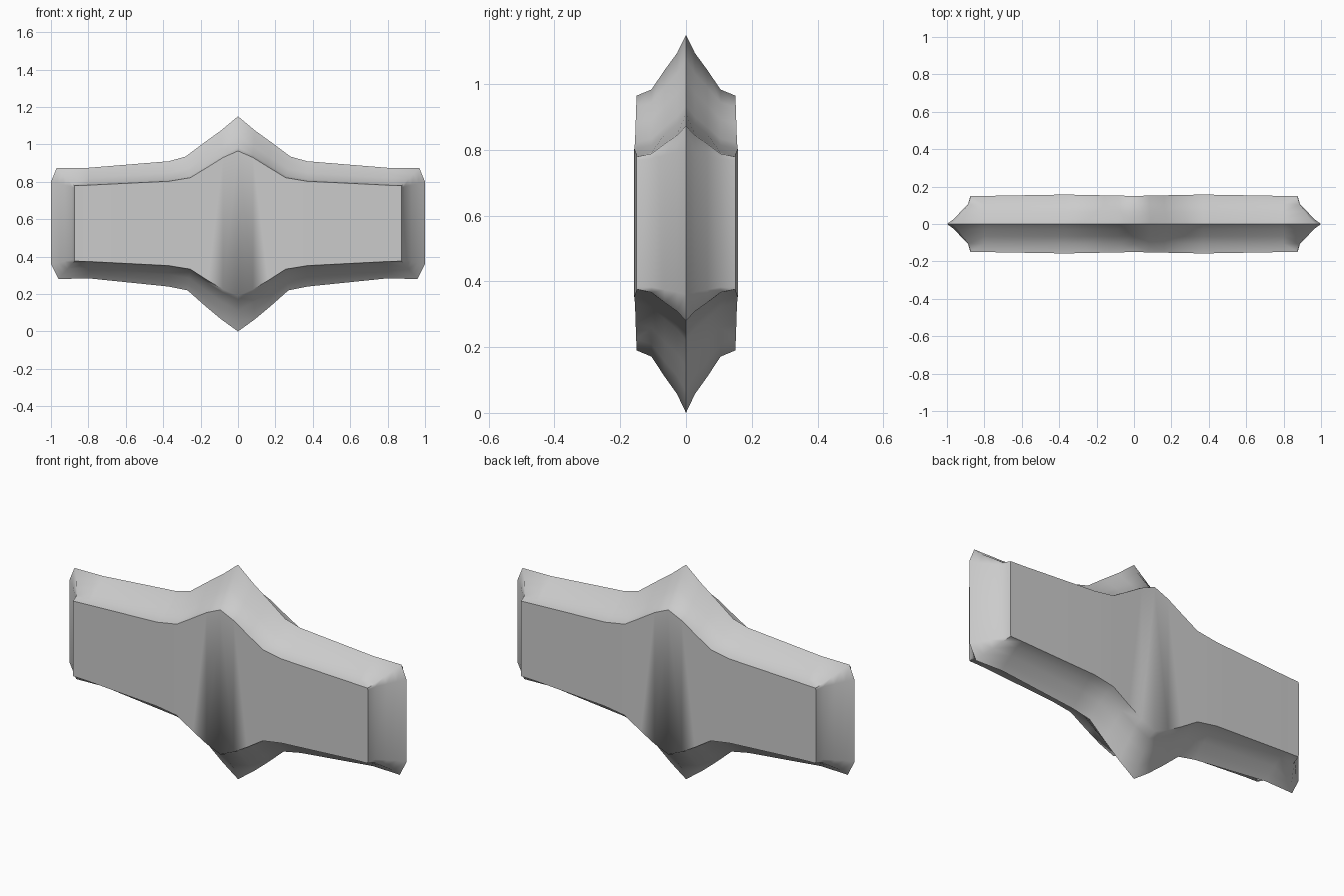
import bpy, bmesh

if "Cube" in bpy.data.objects:
    bpy.data.objects.remove(bpy.data.objects["Cube"])

# Right half outlines, top centre to bottom centre: (x, z)
outer = [(0, 1.15), (.09, 1.075), (.18, 1.01), (.28, .935), (.37, .91), (.8, .875), (.97, .873),
         (1, .80), (1, .36), (.96, .28), (.8, .284), (.37, .24), (.27, .22), (.18, .14),
         (.09, .065), (0, 0)]
inner = [(0, .965), (.08, .93), (.16, .88), (.255, .822), (.37, .803), (.8, .782), (.874, .779),
         (.875, .77), (.875, .385), (.874, .376), (.8, .374), (.37, .352), (.255, .333),
         (.16, .272), (.08, .225), (0, .19)]
# Bevel section: (depth, inset fraction from ridge to face)
section = [(0, 0), (.027, .3), (.065, .58), (.105, .9), (.15, 1)]
n = len(outer)


def face_bulge(x):
    # slight swelling of the broad faces around mid arm
    return max(0, 1 - abs(x - .4) / .4) * .008


bm = bmesh.new()


def build_quarter(sx, sy):
    rings = []
    for d, t in section:
        ring = []
        for (xo, zo), (xi, zi) in zip(outer, inner):
            x, z = xo + (xi - xo) * t, zo + (zi - zo) * t
            y = d + (face_bulge(x) if t == 1 else 0)
            ring.append(bm.verts.new((sx * x, sy * y, z)))
        rings.append(ring)
    # bevelled rim
    for a, b in zip(rings, rings[1:]):
        for i in range(n - 1):
            bm.faces.new((a[i], a[i + 1], b[i + 1], b[i]))
    # broad face, top edge joined to bottom edge
    f = rings[-1]
    for i in range(n // 2 - 1):
        bm.faces.new((f[i], f[i + 1], f[n - 2 - i], f[n - 1 - i]))


for sx in (1, -1):
    for sy in (1, -1):
        build_quarter(sx, sy)
bmesh.ops.remove_doubles(bm, verts=bm.verts[:], dist=.0005)
bmesh.ops.recalc_face_normals(bm, faces=bm.faces[:])

mesh = bpy.data.meshes.new("pointed_bar")
bm.to_mesh(mesh)
bm.free()
bar = bpy.data.objects.new("pointed_bar", mesh)
bpy.context.collection.objects.link(bar)
bpy.context.view_layer.objects.active = bar
bar.select_set(True)
bpy.ops.object.shade_smooth_by_angle(angle=1.25)
